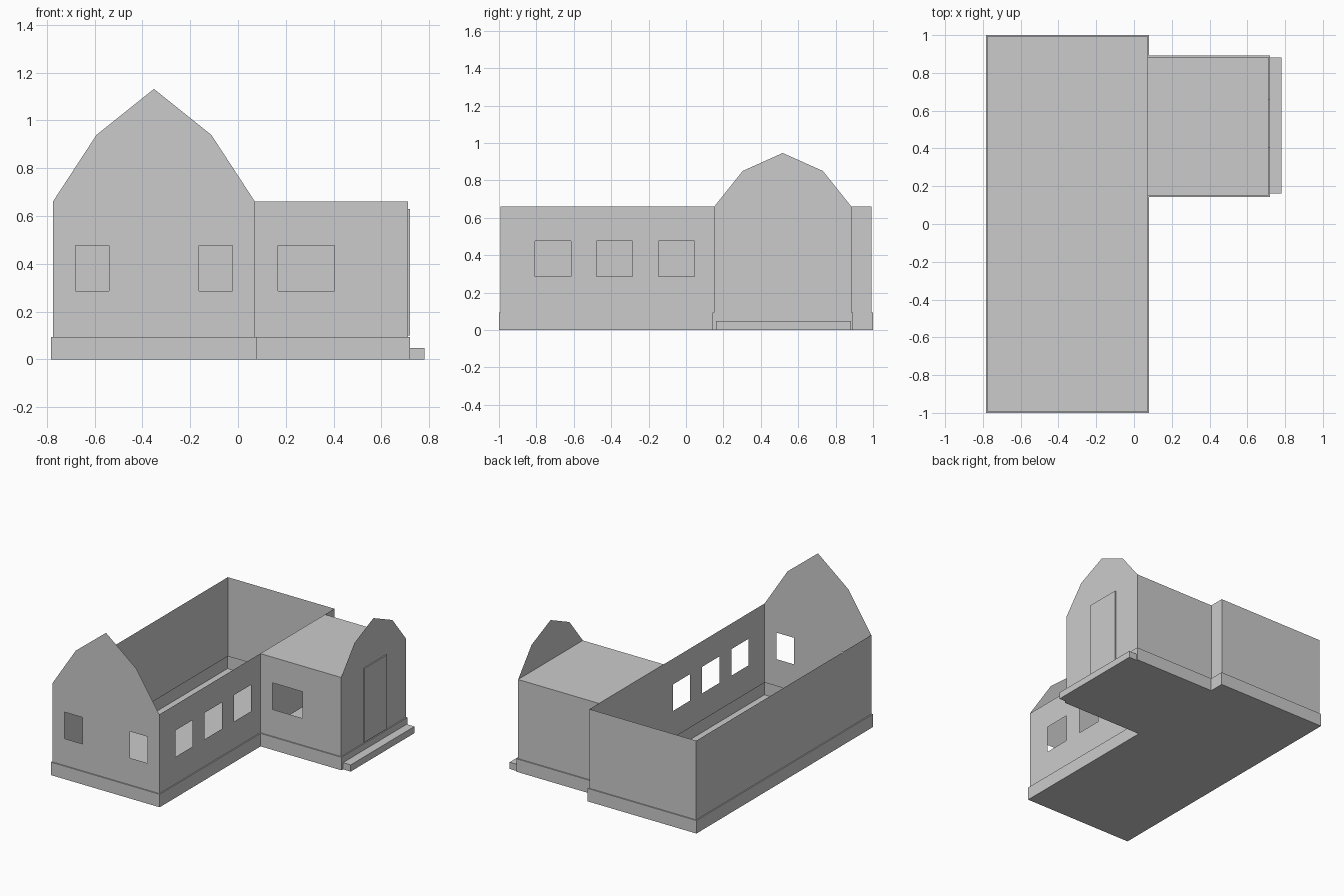
import bpy, bmesh
from mathutils import Vector

if "Cube" in bpy.data.objects:
    bpy.data.objects.remove(bpy.data.objects["Cube"])

WALL_BASE, EAVE = 0.093, 0.66


def finish(name, bm):
    mesh = bpy.data.meshes.new(name)
    bm.to_mesh(mesh)
    bm.free()
    obj = bpy.data.objects.new(name, mesh)
    bpy.context.collection.objects.link(obj)
    return obj


def rect(a0, a1, b0, b1):
    return [(a0, b0), (a1, b0), (a1, b1), (a0, b1)]


def panel(name, axis, pos, outward, outline, holes=()):
    """Thin vertical wall at x=pos or y=pos, with window openings."""
    bm = bmesh.new()
    edges = []
    for loop in [outline, *holes]:
        vs = [bm.verts.new((pos, a, z) if axis == 'x' else (a, pos, z)) for a, z in loop]
        edges += [bm.edges.new((vs[i - 1], vs[i])) for i in range(len(vs))]
    normal = Vector((outward, 0, 0) if axis == 'x' else (0, outward, 0))
    bmesh.ops.triangle_fill(bm, use_beauty=True, edges=edges, normal=normal)
    bm.normal_update()
    for f in bm.faces:
        if f.normal.dot(normal) < 0:
            f.normal_flip()
    return finish(name, bm)


def box(name, x0, x1, y0, y1, z0, z1):
    bm = bmesh.new()
    bmesh.ops.create_cube(bm, size=1)
    for v in bm.verts:
        v.co = (x0 + (v.co.x + .5) * (x1 - x0),
                y0 + (v.co.y + .5) * (y1 - y0),
                z0 + (v.co.z + .5) * (z1 - z0))
    return finish(name, bm)


# wall lines
L, R, F, B = -0.775, 0.071, -0.992, 0.992
WX, WF, WB = 0.712, 0.151, 0.884

# foundation: L-shaped floor, outer skirt and narrow ledge up to the walls
def l_shape(g):
    return [(L - g, F - g), (R + g, F - g), (R + g, WF - g), (WX + g, WF - g),
            (WX + g, WB + g), (R + g, WB + g), (R + g, B + g), (L - g, B + g)]


bm = bmesh.new()
rings = [[bm.verts.new((x, y, z)) for x, y in l_shape(g)]
         for g, z in ((.008, 0), (.008, WALL_BASE), (0, WALL_BASE))]
bm.faces.new(rings[0][::-1])
for lo, hi in zip(rings, rings[1:]):
    for i in range(8):
        bm.faces.new((lo[i - 1], lo[i], hi[i], hi[i - 1]))
finish("foundation", bm)

# main hall walls
WZ = (0.286, 0.476)
front = [(L, WALL_BASE), (R, WALL_BASE), (R, EAVE), (-0.112, 0.94),
         (-0.352, 1.132), (-0.592, 0.94), (L, EAVE)]
panel("front_gable", 'y', F, -1, front,
      [rect(-.68, -.54, *WZ), rect(-.163, -.022, *WZ)])
panel("back_wall", 'y', B, 1, rect(L, R, WALL_BASE, EAVE))
panel("left_wall", 'x', L, -1, rect(F, B, WALL_BASE, EAVE))
panel("right_wall", 'x', R, 1, rect(F, B, WALL_BASE, EAVE),
      [rect(y, y + .193, *WZ) for y in (-.808, -.478, -.147)])

# side wing walls and flat ceiling
panel("wing_front_wall", 'y', WF, -1, rect(R, WX, WALL_BASE, EAVE),
      [rect(.167, .405, *WZ)])
panel("wing_back_wall", 'y', WB, 1, rect(R, WX, WALL_BASE, EAVE))
gable = [(WF, WALL_BASE), (WB, WALL_BASE), (WB, EAVE), (.732, .85),
         (.517, .946), (.303, .85), (WF, EAVE)]
panel("wing_gable", 'x', WX, 1, gable)
bm = bmesh.new()
bm.faces.new([bm.verts.new((x, y, EAVE)) for x, y in rect(R, WX, WF, WB)])
finish("wing_ceiling", bm)

# door and doorstep
box("door", WX, WX + .008, .402, .66, .10, .63)
box("doorstep", WX + .008, .781, .161, .882, 0, .048)
